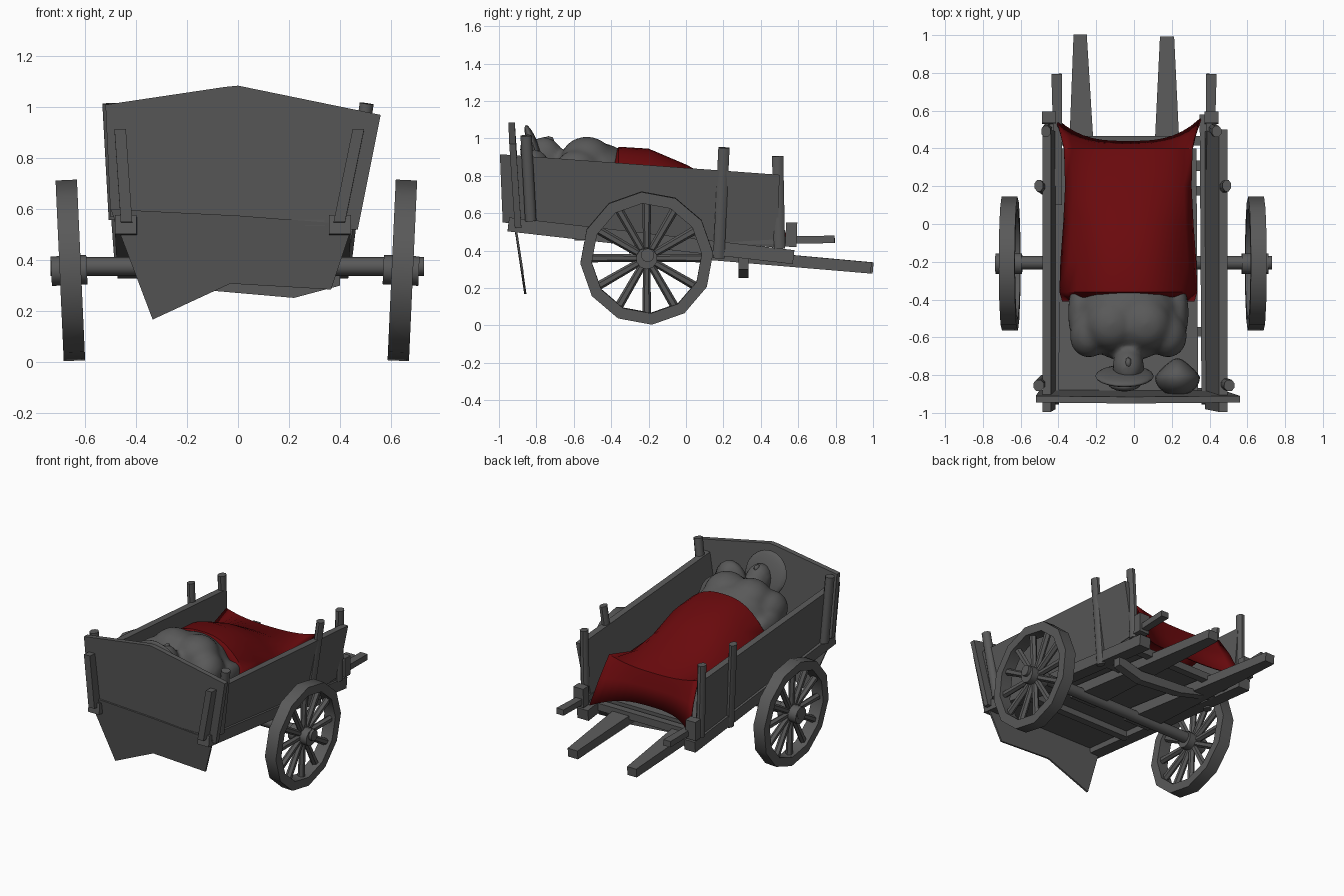
import bpy, bmesh, math
from mathutils import Vector, Matrix

if "Cube" in bpy.data.objects:
    bpy.data.objects.remove(bpy.data.objects["Cube"])


def material(name, col):
    m = bpy.data.materials.new(name)
    m.diffuse_color = (*col, 1)
    m.use_nodes = True
    m.node_tree.nodes["Principled BSDF"].inputs["Base Color"].default_value = m.diffuse_color
    return m


GREY = material("weathered_grey", (0.1, 0.1, 0.1))
RED = material("blanket_red", (0.145, 0.003, 0.004))


def finish(name, bm, mat=GREY, smooth=None):
    bmesh.ops.recalc_face_normals(bm, faces=bm.faces)
    me = bpy.data.meshes.new(name)
    bm.to_mesh(me)
    bm.free()
    ob = bpy.data.objects.new(name, me)
    bpy.context.collection.objects.link(ob)
    me.materials.append(mat)
    if smooth:
        bpy.ops.object.select_all(action='DESELECT')
        ob.select_set(True)
        bpy.context.view_layer.objects.active = ob
        bpy.ops.object.shade_smooth_by_angle(angle=math.radians(smooth))
    return ob


def beam(name, p, q, w, h, w2=None, h2=None, sides=4, bm=None):
    """Bar from p to q; w is across, h is the other way; can taper."""
    own = bm is None
    bm = bm or bmesh.new()
    p, q = Vector(p), Vector(q)
    d = (q - p).normalized()
    up = Vector((0, 0, 1)) if abs(d.z) < 0.8 else Vector((0, 1, 0))
    s = d.cross(up).normalized()
    t = s.cross(d)
    r = 1 / math.cos(math.pi / sides)
    rings = []
    for c, a, b in ((p, w, h), (q, w2 or w, h2 or h)):
        ring = []
        for i in range(sides):
            an = 2 * math.pi * (i + 0.5) / sides
            ring.append(bm.verts.new(c + s * math.cos(an) * r * a / 2 + t * math.sin(an) * r * b / 2))
        rings.append(ring)
    for i in range(sides):
        j = (i + 1) % sides
        bm.faces.new((rings[0][i], rings[0][j], rings[1][j], rings[1][i]))
    bm.faces.new(rings[0])
    bm.faces.new(rings[1])
    if own:
        return finish(name, bm, GREY, 50 if sides > 4 else None)


def slab(name, pts, offset, mat=GREY):
    """Closed prism: a polygon and its copy moved by an offset."""
    bm = bmesh.new()
    A = [bm.verts.new(p) for p in pts]
    B = [bm.verts.new(Vector(p) + Vector(offset)) for p in pts]
    bm.faces.new(A)
    bm.faces.new(B)
    for i in range(len(A)):
        j = (i + 1) % len(A)
        bm.faces.new((A[i], A[j], B[j], B[i]))
    return finish(name, bm, mat)


def blob(name, c, r, tilt=0, yaw=0, seg=20, bm=None):
    own = bm is None
    bm = bm or bmesh.new()
    M = (Matrix.Translation(c) @ Matrix.Rotation(yaw, 4, 'Z')
         @ Matrix.Rotation(tilt, 4, 'X') @ Matrix.Diagonal((*r, 1)))
    bmesh.ops.create_uvsphere(bm, u_segments=seg, v_segments=seg // 2, radius=1, matrix=M)
    if own:
        return finish(name, bm, GREY, 60)


# Spoked wheels, slightly cambered
def wheel(name, cx, side):
    bm = bmesh.new()
    n, R, r, t = 12, 0.356, 0.295, 0.042
    rings = []
    for i in range(n):
        a = 2 * math.pi * (i + 0.15) / n
        rings.append([bm.verts.new((x, rad * math.cos(a), rad * math.sin(a)))
                      for x, rad in ((-t, R), (t, R), (t, r), (-t, r))])
    for i in range(n):
        for k in range(4):
            A, B = rings[i], rings[(i + 1) % n]
            bm.faces.new((A[k], A[(k + 1) % 4], B[(k + 1) % 4], B[k]))
    for i in range(n):
        a = 2 * math.pi * i / n
        u = Vector((0, math.cos(a), math.sin(a)))
        beam("", u * 0.03, u * 0.305, 0.034, 0.034, 0.04, 0.04, 6, bm)
    beam("", (-0.075, 0, 0), (0.065, 0, 0), 0.11, 0.11, sides=10, bm=bm)
    ob = finish(name, bm, GREY, 40)
    ob.location = (cx, -0.21, 0.36)
    ob.rotation_euler = (0, side * math.radians(2.6), 0)


wheel("wheel_left", -0.658, -1)
wheel("wheel_right", 0.645, 1)
beam("axle", (-0.735, -0.205, 0.375), (0.73, -0.205, 0.375), 0.07, 0.07, sides=10)

# Both sides of the bed; the right one leans out more.
# s: direction, b/t: board x at bottom/top, e: post lean
for side, s, b, t, e in (("left", -1, 0.415, 0.44, 0.02), ("right", 1, 0.375, 0.45, 0.06)):
    slab("side_board_" + side,
         [(s * b, -0.98, 0.55), (s * b, 0.49, 0.415), (s * t, 0.5, 0.805), (s * t, -0.995, 0.915)],
         (s * 0.045, 0, 0))
    o = b + 0.045
    beam("bed_rail_" + side, (s * (b + 0.025), -0.95, 0.54), (s * (b + 0.015), 0.575, 0.365), 0.085, 0.075)
    beam("rear_post_" + side, (s * o, 0.50, 0.41), (s * (o + e * 0.3), 0.49, 0.905), 0.05, 0.06, sides=8)
    beam("middle_post_" + side, (s * o, 0.175, 0.36), (s * (o + 0.03 + e * 0.7), 0.203, 0.95), 0.045, 0.06, sides=8)
    beam("front_side_post_" + side, (s * (o + 0.02), -0.83, 0.56), (s * (o + 0.025 + e), -0.855, 1.015), 0.055, 0.06, sides=8)
    beam("rear_block_" + side, (s * (o - 0.01), 0.56, 0.42), (s * (o - 0.01), 0.565, 0.55), 0.075, 0.06)
    beam("push_rod_" + side, (s * 0.40, 0.1, 0.45), (s * 0.41, 0.795, 0.46), 0.035, 0.04, 0.055)

# Headboard and the sheet hanging below it
slab("headboard", [(-0.5, -0.915, 0.57), (0.47, -0.915, 0.52), (0.56, -0.945, 0.97),
                   (0.0, -0.95, 1.085), (-0.05, -0.95, 1.08), (-0.52, -0.945, 1.01)], (0, 0.035, 0))
slab("hanging_sheet", [(-0.5, -0.93, 0.6), (-0.45, -0.91, 0.47), (-0.335, -0.865, 0.167),
                       (-0.03, -0.885, 0.308), (0.365, -0.88, 0.285), (0.45, -0.92, 0.54),
                       (0, -0.93, 0.575)], (0, 0.012, 0))

# Floor, cross members and shafts
slab("bed_floor", [(-0.4, -0.92, 0.535), (0.34, -0.92, 0.535), (0.33, 0.4, 0.40), (-0.39, 0.4, 0.40)], (0, 0, 0.025))
for i, (y, z) in enumerate(((-0.57, 0.48), (0.175, 0.40), (0.44, 0.385))):
    beam("cross_member_%d" % i, (-0.42, y, z), (0.38, y, z), 0.05, 0.05)
slab("rest_bar", [(-0.4, 0.28, 0.36), (-0.1, 0.28, 0.28), (0.22, 0.28, 0.252), (0.4, 0.28, 0.30),
                  (0.4, 0.28, 0.37), (0.22, 0.28, 0.32), (-0.1, 0.28, 0.34)], (0, 0.055, 0.0))
beam("shaft_left", (-0.27, -0.3, 0.42), (-0.285, 1.0, 0.307), 0.20, 0.07, 0.07, 0.06)
beam("shaft_right", (0.175, -0.3, 0.42), (0.175, 0.99, 0.307), 0.20, 0.07, 0.075, 0.06)

# Draped red blanket: rows give y, x half width, centre height, edge height
rows = [(-0.41, 0.35, 0.88, 0.66), (-0.36, 0.365, 0.955, 0.70), (-0.2, 0.36, 0.945, 0.69),
        (0.0, 0.345, 0.86, 0.65), (0.2, 0.335, 0.755, 0.67), (0.40, 0.34, 0.695, 0.735),
        (0.425, 0.355, 0.60, 0.60), (0.44, 0.38, 0.48, 0.43)]
bm = bmesh.new()
N = 16
grid = []
for k, (y, hw, hc, he) in enumerate(rows):
    row = []
    for i in range(N + 1):
        u = 2 * i / N - 1
        flare = abs(u) ** 3 * 0.12 * max(0, k - 5) / 2
        z = he + (hc - he) * (1 - abs(u) ** 2.6)
        row.append(bm.verts.new((-0.03 + hw * u, y + flare, z)))
    grid.append(row)
for A, B in zip(grid, grid[1:]):
    for i in range(N):
        bm.faces.new((A[i], A[i + 1], B[i + 1], B[i]))
blanket = finish("blanket", bm, RED, 40)
blanket.modifiers.new("thickness", 'SOLIDIFY').thickness = 0.012

# Person lying under the blanket, blended into one smooth body
bm = bmesh.new()
blob("", (-0.03, -0.49, 0.78), (0.27, 0.24, 0.20), bm=bm)
for s in (-1, 1):
    blob("", (-0.03 + s * 0.2, -0.58, 0.82), (0.11, 0.13, 0.12), 0, s * 0.3, bm=bm)
    blob("", (-0.03 + s * 0.09, -0.53, 0.89), (0.14, 0.14, 0.12), bm=bm)
    blob("", (-0.03 + s * 0.265, -0.47, 0.75), (0.055, 0.17, 0.085), bm=bm)
blob("", (-0.03, -0.7, 0.85), (0.075, 0.09, 0.075), bm=bm)
blob("", (-0.03, -0.755, 0.9), (0.085, 0.1, 0.11), 0.3, bm=bm)
body = finish("body", bm, GREY, 180)
rm = body.modifiers.new("blend", 'REMESH')
rm.mode, rm.voxel_size, rm.use_smooth_shade = 'VOXEL', 0.018, True
sm = body.modifiers.new("soften", 'SMOOTH')
sm.factor, sm.iterations = 0.5, 6
blob("nose", (-0.03, -0.735, 0.99), (0.018, 0.03, 0.022), seg=8)
blob("hat_brim", (-0.05, -0.805, 0.93), (0.155, 0.03, 0.15), 0.35)
blob("hat_crown", (-0.05, -0.84, 0.90), (0.09, 0.04, 0.09), 0.3)

# Small sack beside the head, pointed towards the chest
bm = bmesh.new()
blob("", (0.23, -0.81, 0.77), (0.12, 0.10, 0.17), bm=bm)
for v in bm.verts:
    v.co.x = 0.23 + (v.co.x - 0.23) * (1 - max(0, v.co.y + 0.81) * 5)
finish("sack", bm, GREY, 60)
